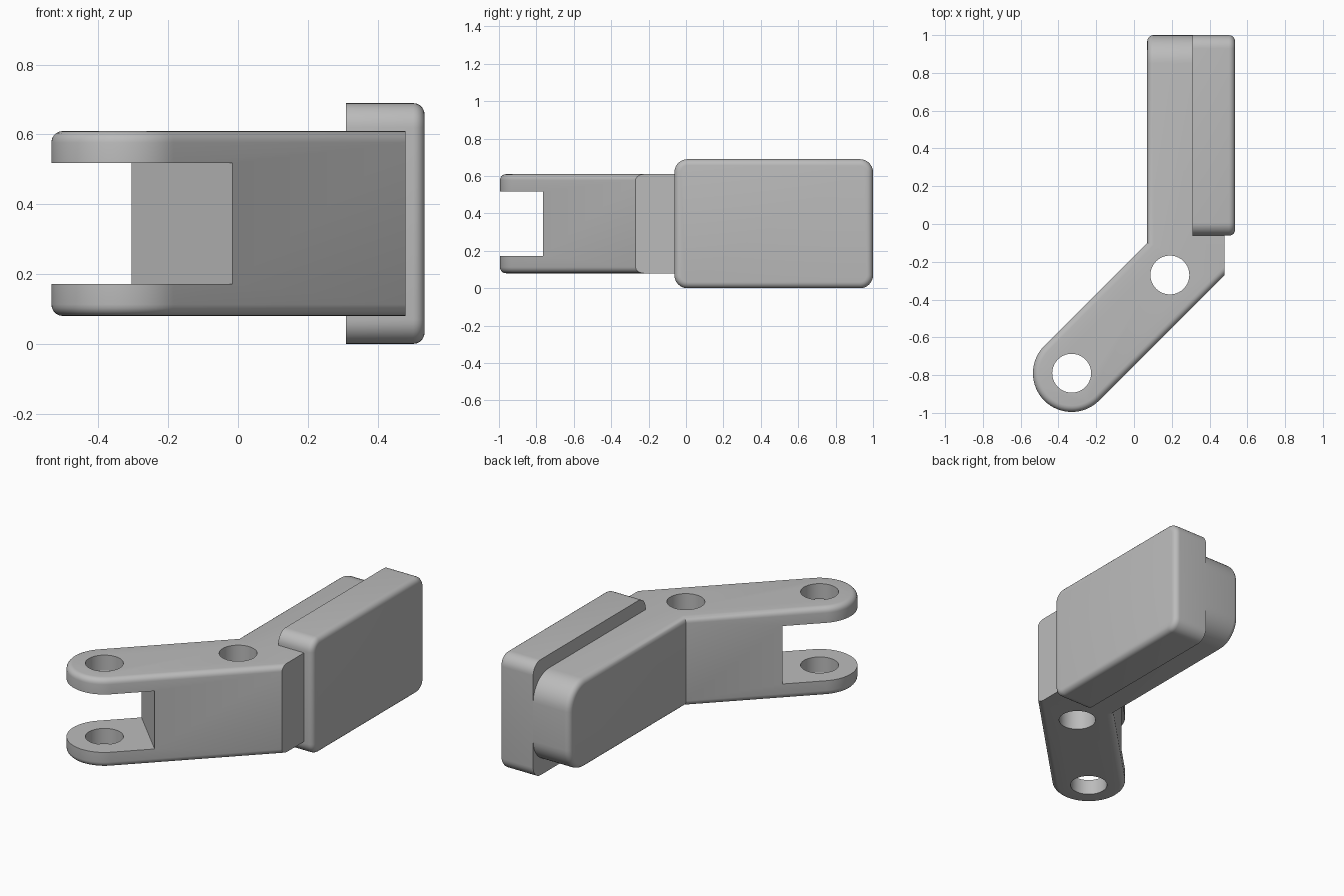
import bpy, bmesh, math
from mathutils import Vector

cube = bpy.data.objects.get("Cube")
if cube:
    bpy.data.objects.remove(cube, do_unlink=True)

# Single grey material
grey = bpy.data.materials.new("plain_grey")
grey.use_nodes = True
colour = (0.5, 0.5, 0.5, 1)
grey.diffuse_color = colour
grey.node_tree.nodes["Principled BSDF"].inputs["Base Color"].default_value = colour

Z0, Z1 = 0.08, 0.61           # arm height range
PIVOT = Vector((-0.33, -0.79))
ELBOW = Vector((0.19, -0.27))
R = 0.205                     # half width of the angled arm


def make_object(name, bm):
    bmesh.ops.recalc_face_normals(bm, faces=bm.faces)
    mesh = bpy.data.meshes.new(name)
    bm.to_mesh(mesh)
    bm.free()
    obj = bpy.data.objects.new(name, mesh)
    bpy.context.collection.objects.link(obj)
    mesh.materials.append(grey)
    return obj


def prism(points, low, high):
    """Extrude an xy outline from z=low to z=high."""
    bm = bmesh.new()
    face = bm.faces.new([bm.verts.new((x, y, low)) for x, y in points])
    out = bmesh.ops.extrude_face_region(bm, geom=[face])
    verts = [g for g in out["geom"] if isinstance(g, bmesh.types.BMVert)]
    bmesh.ops.translate(bm, verts=verts, vec=(0, 0, high - low))
    bmesh.ops.recalc_face_normals(bm, faces=bm.faces)
    return bm


def bevel(bm, rule, radius, segments):
    edges = [e for e in bm.edges if rule(e)]
    bmesh.ops.bevel(bm, geom=edges, offset=radius, offset_type='OFFSET',
                    segments=segments, profile=0.5, affect='EDGES', clamp_overlap=True)
    bmesh.ops.recalc_face_normals(bm, faces=bm.faces)


def circle(centre, radius, start, sweep, count):
    return [centre + radius * Vector((math.cos(a), math.sin(a)))
            for a in (math.radians(start + sweep * i / count) for i in range(count + 1))]


def smooth(obj):
    bpy.ops.object.select_all(action='DESELECT')
    obj.select_set(True)
    bpy.context.view_layer.objects.active = obj
    bpy.ops.object.shade_smooth_by_angle(angle=math.radians(30))


def cut(obj, cutter):
    cutter.hide_render = True
    mod = obj.modifiers.new("cut", 'BOOLEAN')
    mod.operation, mod.solver, mod.object = 'DIFFERENCE', 'EXACT', cutter
    bpy.context.view_layer.objects.active = obj
    bpy.ops.object.modifier_apply(modifier=mod.name)
    bpy.data.objects.remove(cutter, do_unlink=True)


# Bent arm: round fork end, angled run, elbow, straight shank behind the plate
outline = circle(PIVOT, R, 135, 180, 32)
outline += [(0.48, -0.27), (0.48, -0.02), (0.312, -0.02), (0.312, 1), (0.07, 1), (0.07, -0.1)]
bm = prism(outline, Z0, Z1)

# Large rounding at the back end of the shank
bevel(bm, lambda e: all(v.co.y > 0.99 for v in e.verts)
      and abs(e.verts[0].co.z - e.verts[1].co.z) < 0.001, 0.15, 10)


# Small fillet on the outer rim, leaving the plate side and inner bend sharp
def is_rim(e):
    if e.calc_face_angle(0) < math.radians(40):
        return False
    if all(v.co.x > 0.3 for v in e.verts):
        return False
    return not all(abs(v.co.y + 0.1) < 0.01 for v in e.verts)


bevel(bm, is_rim, 0.033, 5)
arm = make_object("bent_arm", bm)

# Pivot holes
for centre in (PIVOT, ELBOW):
    ring = circle(centre, 0.103, 0, 360, 40)[:-1]
    cut(arm, make_object("hole_cutter", prism(ring, -0.2, 1)))

# Fork slot, square to the angled run
along = Vector((1, 1)).normalized()
side = Vector((-along.y, along.x))
slot = [PIVOT + along * a + side * s
        for a, s in ((-0.5, -0.4), (0.24, -0.4), (0.24, 0.4), (-0.5, 0.4))]
cut(arm, make_object("slot_cutter", prism(slot, 0.172, 0.518)))
smooth(arm)

# Side plate with rounded corners and a softened outer face
bm = prism([(0.31, -0.062), (0.535, -0.062), (0.535, 1), (0.31, 1)], 0, 0.69)
bevel(bm, lambda e: abs(e.verts[0].co.x - e.verts[1].co.x) > 0.1, 0.07, 8)
bevel(bm, lambda e: all(v.co.x > 0.53 for v in e.verts), 0.033, 5)
plate = make_object("side_plate", bm)
smooth(plate)
